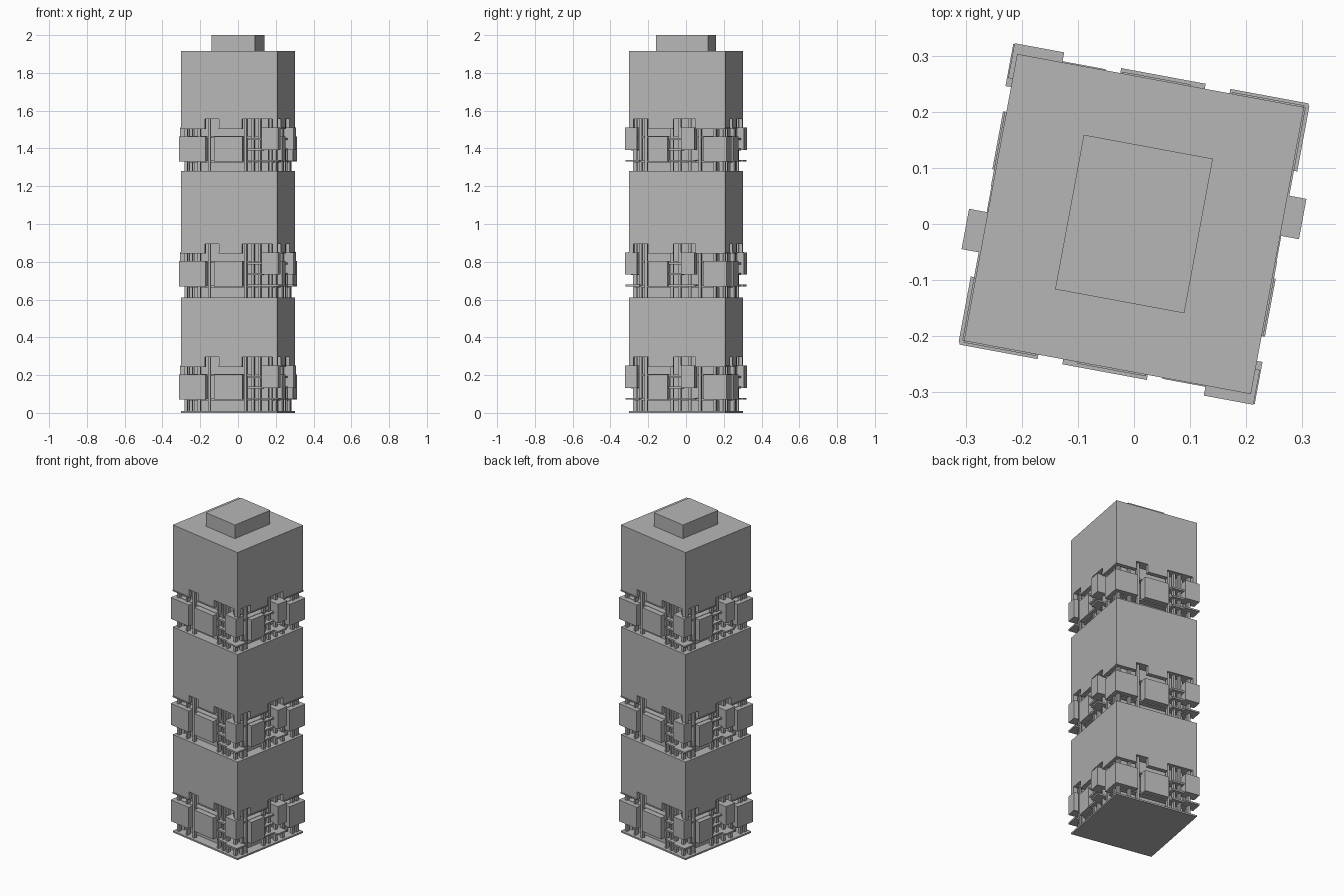
import bpy, bmesh, math
from mathutils import Matrix, Vector

cube = bpy.data.objects.get("Cube")
if cube:
    bpy.data.objects.remove(cube)

HALF = 0.26
TURN = Matrix.Rotation(math.radians(-10.5), 4, 'Z')
TIERS = (0, 0.6, 1.26)

concrete = bpy.data.materials.new("concrete_grey")
colour = (0.47, 0.47, 0.47, 1)
concrete.diffuse_color = colour
concrete.use_nodes = True
concrete.node_tree.nodes["Principled BSDF"].inputs["Base Color"].default_value = colour
parts = {}


def box(part, x, y, z, spin=0):
    """Add a box given by x, y and z ranges to a named part."""
    bm = parts.setdefault(part, bmesh.new())
    size = Vector((x[1] - x[0], y[1] - y[0], z[1] - z[0]))
    mid = Vector((sum(x), sum(y), sum(z))) / 2
    m = TURN @ Matrix.Rotation(spin, 4, 'Z') @ Matrix.Translation(mid) @ Matrix.Diagonal((*size, 1))
    bmesh.ops.create_cube(bm, size=1, matrix=m)


def square(part, half, low, high):
    box(part, (-half, half), (-half, half), (low, high))


def on_side(part, side, base, u, depth, z):
    """Add a box on a facade: u runs along it, depth is measured outward."""
    box(part, u, (-depth[1], -depth[0]), (base + z[0], base + z[1]), side * math.pi / 2)


# Facade layouts; opposite sides match
FACADES = (
    dict(pods=((-0.267, -0.125, 0.268), (-0.08, 0.073, 0.269)),
         bay=(0.178, 0.268, 0.278), shelf=(0.10, 0.27),
         skirts=((-HALF, -0.13), (-0.055, 0.07), (0.235, HALF)),
         columns=(-0.235, -0.165, -0.11, 0.085, 0.125, 0.16, 0.22)),
    dict(pods=((-0.155, -0.05, 0.266), (0.145, 0.264, 0.269)),
         bay=(0.027, 0.10, 0.294), shelf=(-0.045, 0.10),
         skirts=((-HALF, -0.24), (-0.155, -0.02), (0.1, HALF)),
         columns=(-0.2, -0.17, -0.03, 0.01, 0.065, 0.12, 0.2)),
)

square("base_plate", HALF, 0, 0.01)
tops = (0.61, 1.28, 1.915)
for base, top in zip(TIERS, tops):
    # Solid tower block over an open storey
    square("tower_blocks", HALF, base + 0.295, top)
    square("open_storey_core", 0.2, base + 0.005, base + 0.297)
    for level in (0.065, 0.195):
        square("floor_slabs", 0.235, base + level, base + level + 0.01)
    for side in range(4):
        plan = FACADES[side % 2]
        # Skirt of the block, notched between its pieces, with a thin lip
        for u in plan["skirts"]:
            on_side("block_skirts", side, base, u, (0.235, HALF), (0.25, 0.296))
            on_side("skirt_lips", side, base, u, (0.235, 0.263), (0.244, 0.251))
        # Closed pods hanging on the facade
        for a, b, out in plan["pods"]:
            on_side("facade_pods", side, base, (a, b), (0.215, out), (0.07, 0.203))
        # Raised bay
        a, b, out = plan["bay"]
        on_side("raised_bays", side, base, (a, b), (0.215, out), (0.132, 0.25))
        # Balcony shelves beside the bay, the lowest runs under it
        s0, s1 = plan["shelf"]
        for z in (0.185, 0.13):
            on_side("balcony_shelves", side, base, (s0, a), (0.2, 0.262), (z, z + 0.01))
        on_side("balcony_shelves", side, base, (s0, a), (0.2, 0.262), (0.07, 0.08))
        on_side("balcony_shelves", side, base, (a, s1), (0.2, out - 0.002), (0.07, 0.08))
        # Perimeter columns
        for c in plan["columns"]:
            on_side("columns", side, base, (c - 0.007, c + 0.007), (0.222, 0.244), (0.005, 0.297))

# Rooftop plant room
box("rooftop_room", (-0.117, 0.117), (-0.14, 0.14), (1.91, 2.0))

for name, bm in parts.items():
    mesh = bpy.data.meshes.new(name)
    bm.to_mesh(mesh)
    bm.free()
    mesh.materials.append(concrete)
    bpy.context.collection.objects.link(bpy.data.objects.new(name, mesh))
